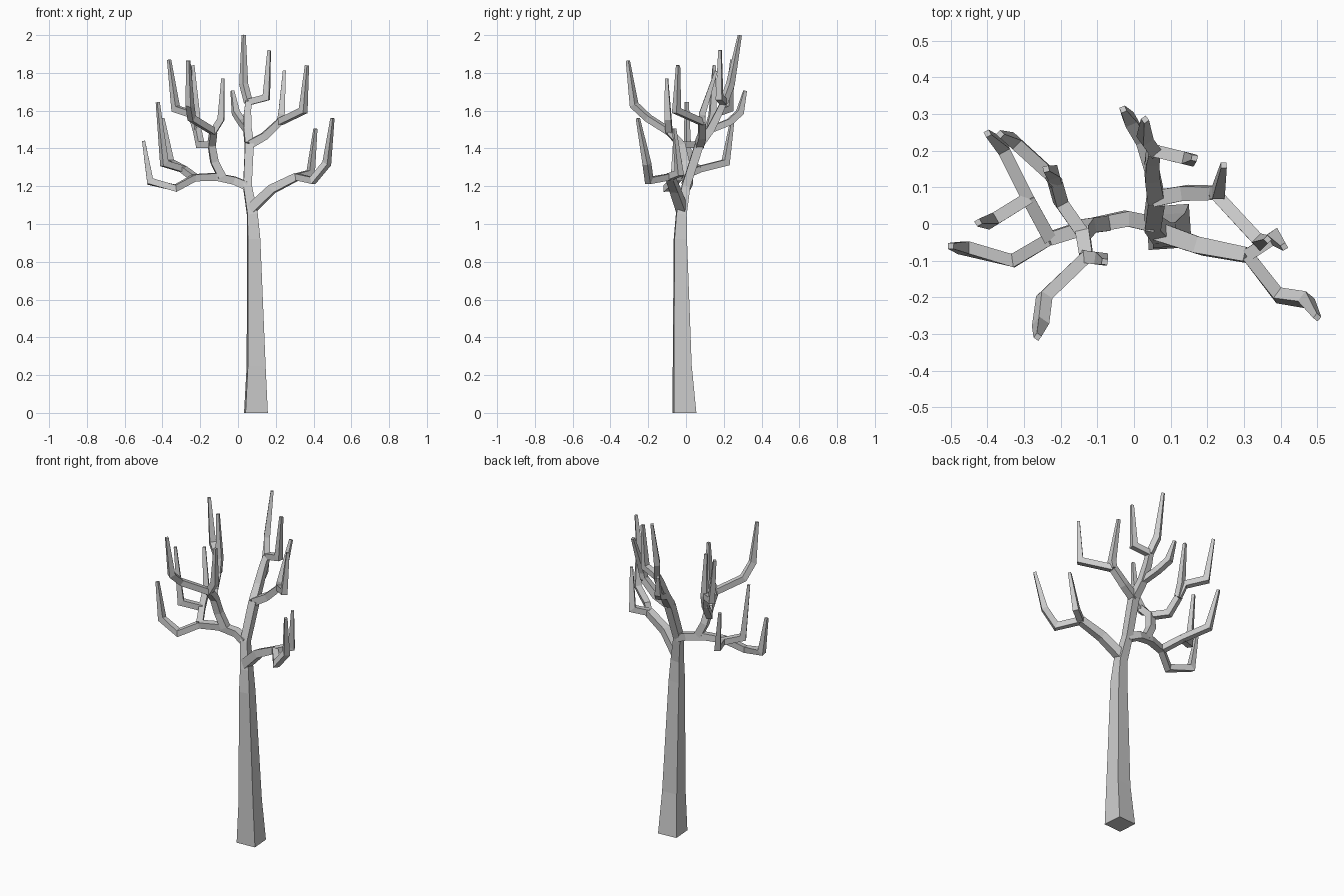
import bpy
import bmesh
from mathutils import Vector

cube = bpy.data.objects.get("Cube")
if cube:
    bpy.data.objects.remove(cube, do_unlink=True)

# One plain grey for the whole tree
bark = bpy.data.materials.new("grey_bark")
bark.use_nodes = True
grey = (0.6, 0.6, 0.6, 1)
bark.diffuse_color = grey
bark.node_tree.nodes["Principled BSDF"].inputs["Base Color"].default_value = grey

UP = Vector((0, 0, 1))
TRUNK_SIDE = Vector((1, 0.07, 0))
TIP = 0.008


def build_limb(name, path, radii, side=None):
    """Sweep a four-sided section along a path, mitred at the bends."""
    points = [Vector(p) for p in path]
    steps = [(b - a).normalized() for a, b in zip(points, points[1:])]
    side = side or UP.cross(steps[0])
    bm = bmesh.new()
    rings = []
    for i, (point, radius) in enumerate(zip(points, radii)):
        before = steps[max(i - 1, 0)]
        after = steps[min(i, len(steps) - 1)]
        along = (before + after).normalized()
        if point.z == 0:
            along = UP
        side = (side - along * side.dot(along)).normalized()
        other = along.cross(side)
        bend = after - before
        stretch = 0
        if bend.length > 0.01:
            bend.normalize()
            stretch = min(1 / along.dot(after), 1.4) - 1
        ring = []
        for a, b in ((-1, -1), (1, -1), (1, 1), (-1, 1)):
            offset = (side * a + other * b) * radius
            offset += bend * offset.dot(bend) * stretch
            ring.append(bm.verts.new(point + offset))
        rings.append(ring)
    for low, high in zip(rings, rings[1:]):
        for k in range(4):
            n = (k + 1) % 4
            bm.faces.new((low[k], low[n], high[n], high[k]))
    bm.faces.new(reversed(rings[0]))
    bm.faces.new(rings[-1])
    bmesh.ops.recalc_face_normals(bm, faces=bm.faces)
    mesh = bpy.data.meshes.new(name)
    bm.to_mesh(mesh)
    bm.free()
    mesh.materials.append(bark)
    limb = bpy.data.objects.new(name, mesh)
    bpy.context.collection.objects.link(limb)


def branch(name, start, end, *path, side=None):
    """Branch whose thickness changes evenly from start to end."""
    last = len(path) - 1
    radii = [start + (end - start) * i / last for i in range(last + 1)]
    build_limb(name, path, radii, side)


def twig(name, *path):
    """Outer branch with an elbow and a tapered upright end."""
    last = len(path) - 1
    build_limb(name, path, [0.017] * last + [TIP])


# Forks shared by neighbouring limbs
crotch = (0.07, -0.022, 1.08)
left_root = (0.05, 0, 1.2)
crown_fork = (0.06, 0.07, 1.42)
top_fork = (0.05, 0.13, 1.5)
peak_fork = (0.055, 0.2, 1.645)
back_fork = (0.22, 0.085, 1.54)
low_fork = (0.31, -0.085, 1.25)
left_fork = (-0.12, -0.005, 1.25)
side_fork = (-0.23, -0.04, 1.245)
rear_fork = (-0.29, 0.07, 1.29)
upper_fork = (-0.14, -0.025, 1.42)
front_fork = (-0.13, -0.09, 1.49)
tall_fork = (-0.217, 0.12, 1.5)

# Trunk, continuing into the central leader
build_limb(
    "trunk",
    [(0.095, -0.008, 0), (0.096, -0.02, 0.25), (0.083, -0.03, 0.92),
     (0.076, -0.025, 1.05), left_root, crown_fork],
    [0.059, 0.047, 0.033, 0.027, 0.022, 0.023],
    TRUNK_SIDE,
)

# Central crown
branch("crown_leader", 0.023, 0.016, crown_fork, top_fork,
       (0.05, 0.175, 1.59), peak_fork, side=TRUNK_SIDE)
twig("peak_twig", peak_fork, (0.03, 0.235, 1.74), (0.03, 0.285, 2))
twig("peak_side_twig", peak_fork, (0.15, 0.177, 1.67), (0.165, 0.18, 1.92))
twig("crown_back_twig", top_fork, (0.02, 0.23, 1.54),
     (-0.012, 0.285, 1.59), (-0.03, 0.313, 1.705))

# Upper branch on the left side of the tree
branch("upper_left_branch", 0.022, 0.018, crown_fork,
       (0.14, 0.085, 1.465), back_fork)
twig("upper_left_back_twig", back_fork, (0.23, 0.085, 1.58),
     (0.245, 0.16, 1.81))
twig("upper_left_front_twig", back_fork, (0.345, -0.05, 1.6),
     (0.365, -0.042, 1.84))

# Lower branch on the left side of the tree
branch("lower_left_branch", 0.026, 0.02, crotch,
       (0.18, -0.06, 1.185), low_fork)
twig("lower_left_outer_twig", low_fork, (0.395, -0.195, 1.23),
     (0.47, -0.207, 1.32), (0.5, -0.255, 1.56))
twig("lower_left_inner_twig", low_fork, (0.385, -0.035, 1.27),
     (0.41, -0.062, 1.505))

# Long branch on the right side of the tree
branch("right_branch", 0.022, 0.018, left_root, (-0.02, 0.015, 1.23),
       left_fork, side_fork)
twig("right_outer_twig", side_fork, (-0.33, -0.1, 1.19),
     (-0.465, -0.065, 1.225), (-0.5, -0.06, 1.44))
branch("right_rear_branch", 0.018, 0.017, side_fork, rear_fork)
twig("right_rear_inner_twig", rear_fork, (-0.39, 0.008, 1.32),
     (-0.425, 0.004, 1.645))
twig("right_rear_outer_twig", rear_fork, (-0.36, 0.21, 1.325),
     (-0.4, 0.247, 1.56))

# Rising branch on the right side of the tree
branch("right_rising_branch", 0.021, 0.018, (-0.085, 0, 1.25),
       (-0.125, -0.005, 1.33), upper_fork, front_fork)
twig("right_front_short_twig", front_fork, (-0.09, -0.095, 1.555),
     (-0.08, -0.103, 1.77))
twig("right_front_long_twig", front_fork, (-0.245, -0.2, 1.56),
     (-0.255, -0.275, 1.63), (-0.263, -0.308, 1.865))
branch("right_tall_branch", 0.018, 0.017, upper_fork,
       (-0.2, 0.06, 1.42), tall_fork)
twig("right_tall_inner_twig", tall_fork, (-0.222, 0.14, 1.58),
     (-0.24, 0.15, 1.84))
twig("right_tall_outer_twig", tall_fork, (-0.24, 0.145, 1.58),
     (-0.33, 0.227, 1.61), (-0.365, 0.245, 1.87))
